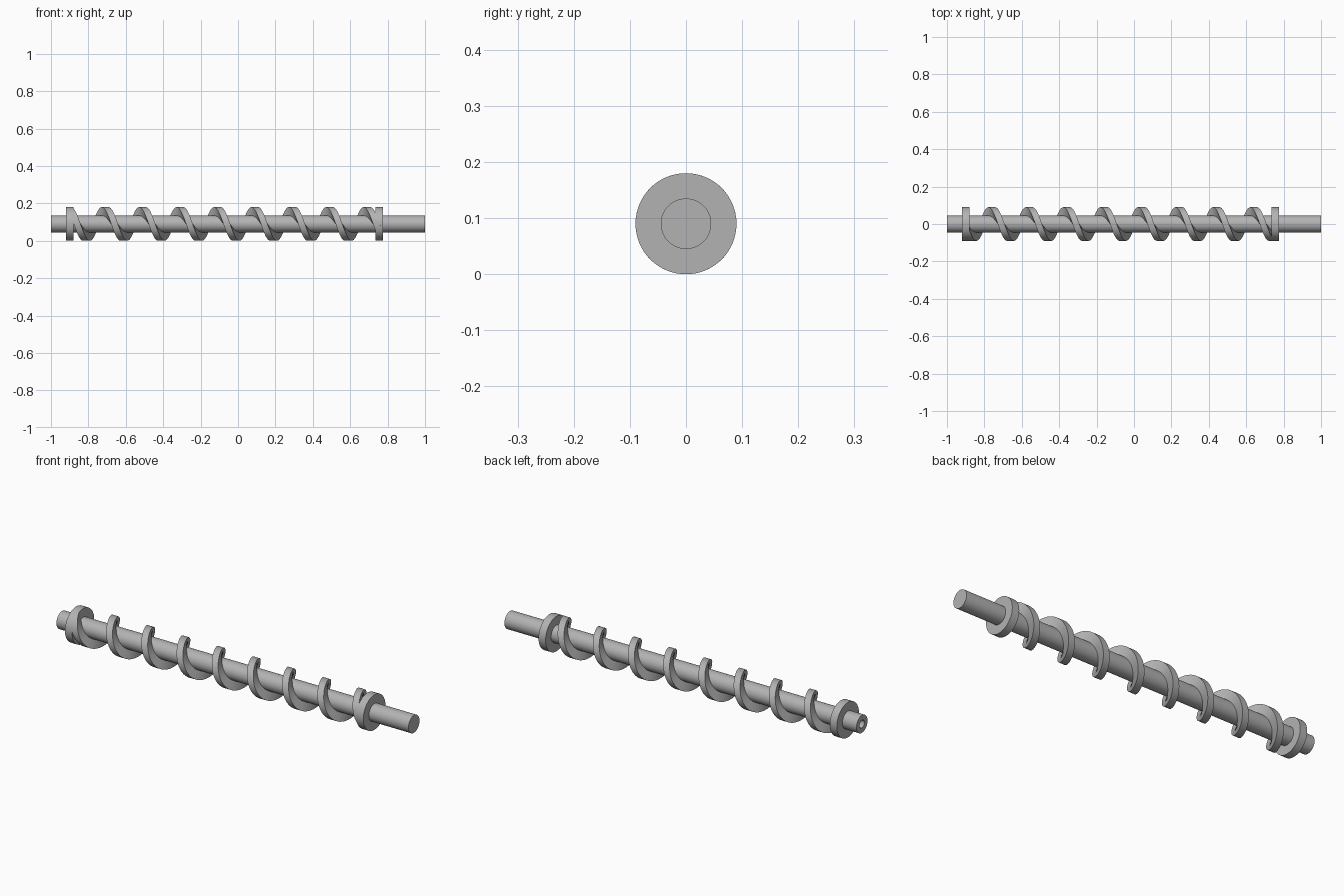
import bpy, bmesh, math

cube = bpy.data.objects.get("Cube")
if cube:
    bpy.data.objects.remove(cube, do_unlink=True)

AXIS_Z = 0.09       # height of the screw's axis
OUTER_R = 0.09      # flight and collar radius
SHAFT_R = 0.045
PITCH = 0.2
TOP_X = -0.71       # a place where the flight points straight up
SIDES = 64

steel = bpy.data.materials.new("grey steel")
steel.use_nodes = True
grey = (0.45, 0.45, 0.45, 1)
steel.diffuse_color = grey
steel.node_tree.nodes["Principled BSDF"].inputs["Base Color"].default_value = grey


def ring_point(x, r, angle):
    return (x, -r * math.sin(angle), AXIS_Z + r * math.cos(angle))


def finish(bm, name):
    bmesh.ops.recalc_face_normals(bm, faces=bm.faces)
    mesh = bpy.data.meshes.new(name)
    bm.to_mesh(mesh)
    bm.free()
    mesh.materials.append(steel)
    obj = bpy.data.objects.new(name, mesh)
    bpy.context.collection.objects.link(obj)
    bpy.ops.object.select_all(action='DESELECT')
    obj.select_set(True)
    bpy.context.view_layer.objects.active = obj
    bpy.ops.object.shade_smooth_by_angle(angle=math.radians(35))


def bridge(bm, a, b):
    n = len(a)
    for i in range(n):
        j = (i + 1) % n
        bm.faces.new((a[i], a[j], b[j], b[i]))


def lathe(name, profile):
    """Revolve (x, radius) points about the screw axis and cap both ends."""
    bm = bmesh.new()
    rings = [[bm.verts.new(ring_point(x, r, math.tau * i / SIDES))
              for i in range(SIDES)] for x, r in profile]
    for a, b in zip(rings, rings[1:]):
        bridge(bm, a, b)
    bm.faces.new(rings[0])
    bm.faces.new(rings[-1])
    finish(bm, name)


def helix(name, x0, x1, thickness):
    """Sweep a rectangular section along the screw thread."""
    bm = bmesh.new()
    steps = int((x1 - x0) / PITCH * 48)
    half = thickness / 2
    section = [(-half, SHAFT_R - 0.004), (half, SHAFT_R - 0.004),
               (half, OUTER_R), (-half, OUTER_R)]
    rings = []
    for i in range(steps + 1):
        x = x0 + (x1 - x0) * i / steps
        angle = math.tau * (x - TOP_X) / PITCH
        rings.append([bm.verts.new(ring_point(x + dx, r, angle)) for dx, r in section])
    for a, b in zip(rings, rings[1:]):
        bridge(bm, a, b)
    bm.faces.new(rings[0])
    bm.faces.new(rings[-1])
    finish(bm, name)


# Shaft with a blind bore in its short end
lathe("shaft", [(-0.9, 0.02), (-1, 0.02), (-1, SHAFT_R), (1, SHAFT_R)])

# Collars closing both ends of the flight
for name, start in (("right_collar", -0.92), ("left_collar", 0.735)):
    lathe(name, [(start, SHAFT_R - 0.004), (start, OUTER_R),
                 (start + 0.04, OUTER_R), (start + 0.04, SHAFT_R - 0.004)])

# Spiral flight
helix("screw_flight", -0.9, 0.755, 0.036)
